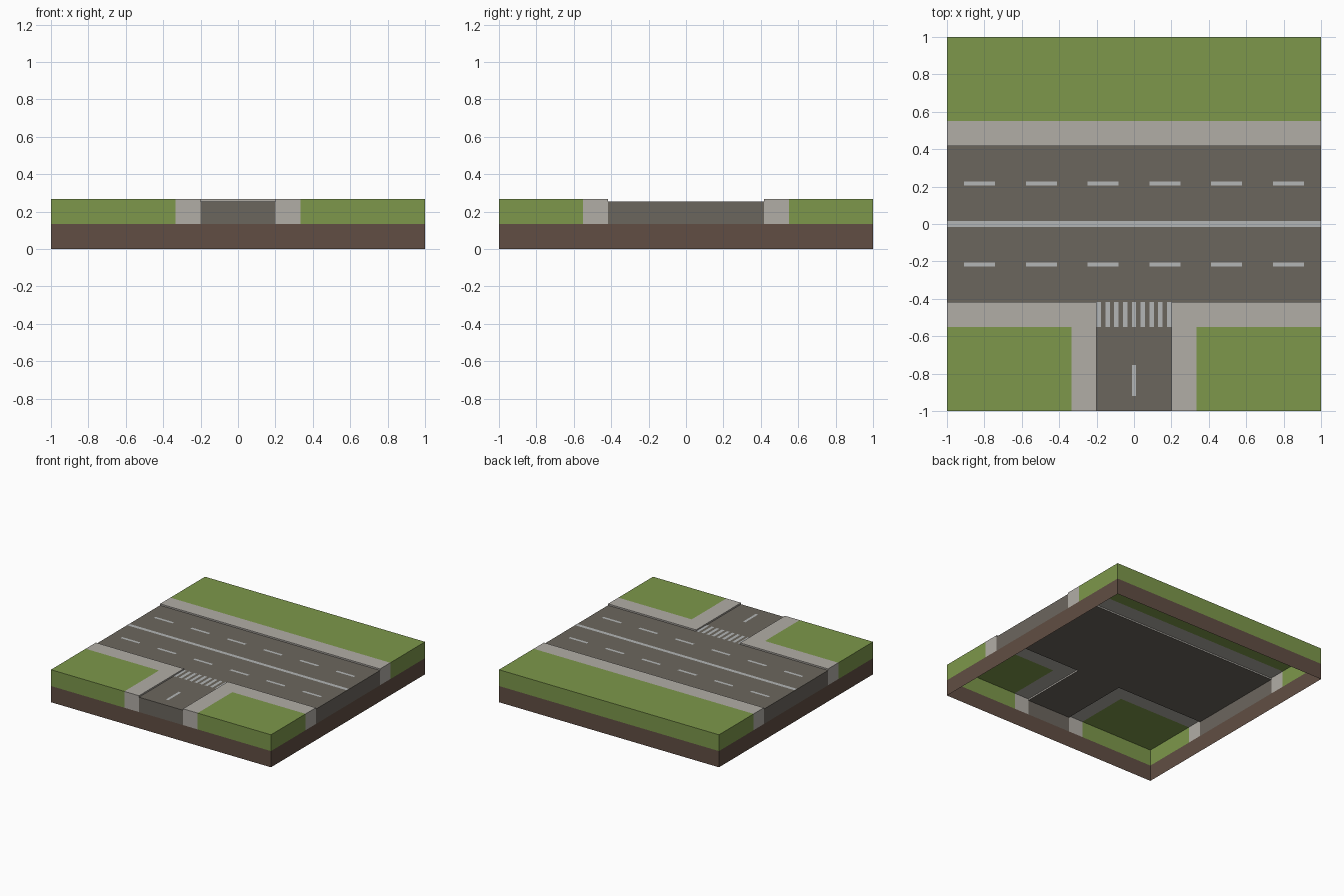
import bpy, bmesh

if "Cube" in bpy.data.objects:
    bpy.data.objects.remove(bpy.data.objects["Cube"])

SOIL, ROAD, TOP = 0.133, 0.255, 0.267      # height levels
R, W = 0.417, 0.55                         # main road half width, pavement outer edge
r, w = 0.20, 0.333                         # side road half width, pavement outer edge


def material(name, rgb):
    m = bpy.data.materials.new(name)
    m.diffuse_color = (*[(c / 255) ** 2.2 for c in rgb], 1)
    m.use_nodes = True
    m.node_tree.nodes["Principled BSDF"].inputs["Base Color"].default_value = m.diffuse_color
    return m


GRASS = material("grass", (124, 150, 76))
STONE = material("paving", (176, 172, 165))
TAR = material("asphalt", (107, 102, 94))
PAINT = material("paint", (178, 180, 180))
EARTH = material("earth", (97, 79, 69))


def finish(name, bm, mat):
    me = bpy.data.meshes.new(name)
    bm.to_mesh(me)
    bm.free()
    me.materials.append(mat)
    ob = bpy.data.objects.new(name, me)
    bpy.context.collection.objects.link(ob)
    return ob


def slab(name, outline, z, mat, kerbs=(), mirror=False):
    """Top sheet from a counter-clockwise outline; walls hang from the tile border and kerb edges."""
    n = len(outline)
    edges = [(outline[i], outline[(i + 1) % n], i in kerbs) for i in range(n)]
    if mirror:
        flip = lambda p: (-p[0], p[1])
        edges = [(flip(b), flip(a), k) for a, b, k in reversed(edges)]
    bm = bmesh.new()
    top = {a: bm.verts.new((*a, z)) for a, b, k in edges}
    bm.faces.new([top[a] for a, b, k in edges])
    for a, b, kerb in edges:
        border = any(a[i] == b[i] and abs(a[i]) == 1 for i in (0, 1))
        if border or kerb:
            low = SOIL if border else ROAD
            bm.faces.new([top[a], bm.verts.new((*a, low)), bm.verts.new((*b, low)), top[b]])
    return finish(name, bm, mat)


def rect(x0, x1, y0, y1):
    return [(x0, y0), (x1, y0), (x1, y1), (x0, y1)]


def markings(name, rects):
    bm = bmesh.new()
    for q in rects:
        bm.faces.new([bm.verts.new((*p, ROAD + 0.0015)) for p in rect(*q)])
    return finish(name, bm, PAINT)


# Earth skirt, open underneath
bm = bmesh.new()
ring = [[bm.verts.new((*p, z)) for p in rect(-1, 1, -1, 1)] for z in (0, SOIL)]
for i in range(4):
    j = (i + 1) % 4
    bm.faces.new([ring[0][i], ring[0][j], ring[1][j], ring[1][i]])
finish("earth_skirt", bm, EARTH)

# T-shaped road
slab("road", [(-1, -R), (-r, -R), (-r, -1), (r, -1), (r, -R), (1, -R), (1, R), (-1, R)], ROAD, TAR)

# Far side: straight pavement and lawn
slab("pavement_back", rect(-1, 1, R, W), TOP, STONE, kerbs=(0,))
slab("lawn_back", rect(-1, 1, W, 1), TOP, GRASS)

# Near side: mirrored corner pavements and lawns
corner = [(r, -1), (w, -1), (w, -W), (1, -W), (1, -R), (r, -R)]
for side, mirror in (("right", False), ("left", True)):
    slab("pavement_" + side, corner, TOP, STONE, kerbs=(4, 5), mirror=mirror)
    slab("lawn_" + side, rect(w, 1, -1, -W), TOP, GRASS, mirror=mirror)

# Painted lines
markings("centre_line", [(-1, 1, -0.015, 0.015)])
markings("lane_dashes", [(x - 0.083, x + 0.083, y - 0.011, y + 0.011)
                         for y in (-0.217, 0.217) for x in [0.33 * (i - 2.5) for i in range(6)]])
markings("side_road_dash", [(-0.011, 0.011, -0.92, -0.754)])
s = 2 * r / 17
markings("crossing_stripes", [(-r + 2 * i * s, -r + (2 * i + 1) * s, -W, -R) for i in range(9)])
